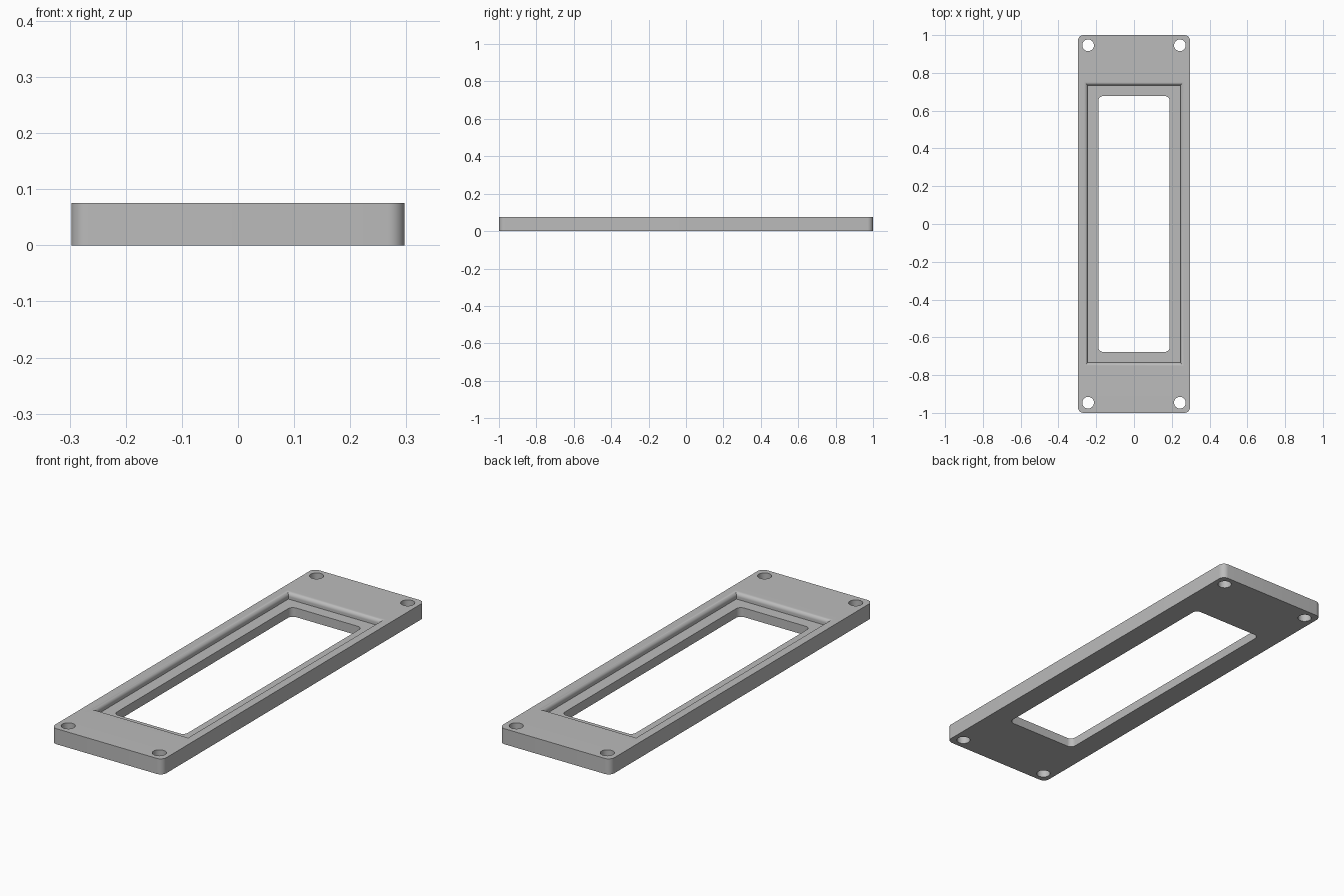
import bpy, bmesh
from math import sin, cos, pi, radians

default = bpy.data.objects.get("Cube")
if default:
    bpy.data.objects.remove(default, do_unlink=True)

HALF_X, HALF_Y, THICK = 0.297, 1.0, 0.075
FLOOR_Z, FILLET = 0.044, 0.019

grey = bpy.data.materials.new("plain grey")
grey.use_nodes = True
colour = (0.5, 0.5, 0.5, 1)
grey.diffuse_color = colour
grey.node_tree.nodes["Principled BSDF"].inputs["Base Color"].default_value = colour


def rounded_rect(hx, hy, r, steps=8):
    """Counter-clockwise outline with rounded corners."""
    points = []
    for i, (sx, sy) in enumerate([(1, 1), (-1, 1), (-1, -1), (1, -1)]):
        for k in range(steps + 1):
            a = (i + k / steps) * pi / 2
            points.append((sx * (hx - r) + r * cos(a), sy * (hy - r) + r * sin(a)))
    return points


def rect(hx, hy):
    return [(hx, hy), (-hx, hy), (-hx, -hy), (hx, -hy)]


def circle(cx, cy, r, n=32):
    return [(cx + r * cos(2 * pi * i / n), cy + r * sin(2 * pi * i / n)) for i in range(n)]


def loft(name, layers):
    """Closed solid through stacked (outline, z) layers."""
    bm = bmesh.new()
    rings = [[bm.verts.new((x, y, z)) for x, y in outline] for outline, z in layers]
    bm.faces.new(rings[0][::-1])
    bm.faces.new(rings[-1])
    for low, high in zip(rings, rings[1:]):
        for i in range(len(low)):
            j = (i + 1) % len(low)
            bm.faces.new((low[i], low[j], high[j], high[i]))
    mesh = bpy.data.meshes.new(name)
    bm.to_mesh(mesh)
    bm.free()
    mesh.materials.append(grey)
    obj = bpy.data.objects.new(name, mesh)
    bpy.context.collection.objects.link(obj)
    return obj


def through(name, outline):
    return loft(name, [(outline, -0.1), (outline, THICK + 0.1)])


# Plate with rounded vertical corners
outline = rounded_rect(HALF_X, HALF_Y, 0.03)
plate = loft("frame_plate", [(outline, 0), (outline, THICK)])

# Recess with mitred corners and a rounded upper lip
layers = [(rect(0.245, 0.734), FLOOR_Z)]
for k in range(9):
    a = k / 8 * pi / 2
    out = FILLET * (1 - cos(a))
    layers.append((rect(0.245 + out, 0.734 + out), THICK - FILLET + FILLET * sin(a)))
layers.append((rect(0.245 + FILLET, 0.734 + FILLET), THICK + 0.1))
cutters = [loft("recess_cutter", layers)]

# Window opening and corner screw holes
cutters.append(through("window_cutter", rounded_rect(0.189, 0.677, 0.026)))
for sx in (-1, 1):
    for sy in (-1, 1):
        cutters.append(through("screw_hole_cutter", circle(sx * 0.243, sy * 0.946, 0.031)))

bpy.ops.object.select_all(action="DESELECT")
bpy.context.view_layer.objects.active = plate
plate.select_set(True)
for cutter in cutters:
    cutter.hide_render = True
    mod = plate.modifiers.new("cut", "BOOLEAN")
    mod.operation = "DIFFERENCE"
    mod.solver = "EXACT"
    mod.object = cutter
    bpy.ops.object.modifier_apply(modifier=mod.name)
    bpy.data.objects.remove(cutter, do_unlink=True)

bpy.ops.object.shade_smooth_by_angle(angle=radians(30))
